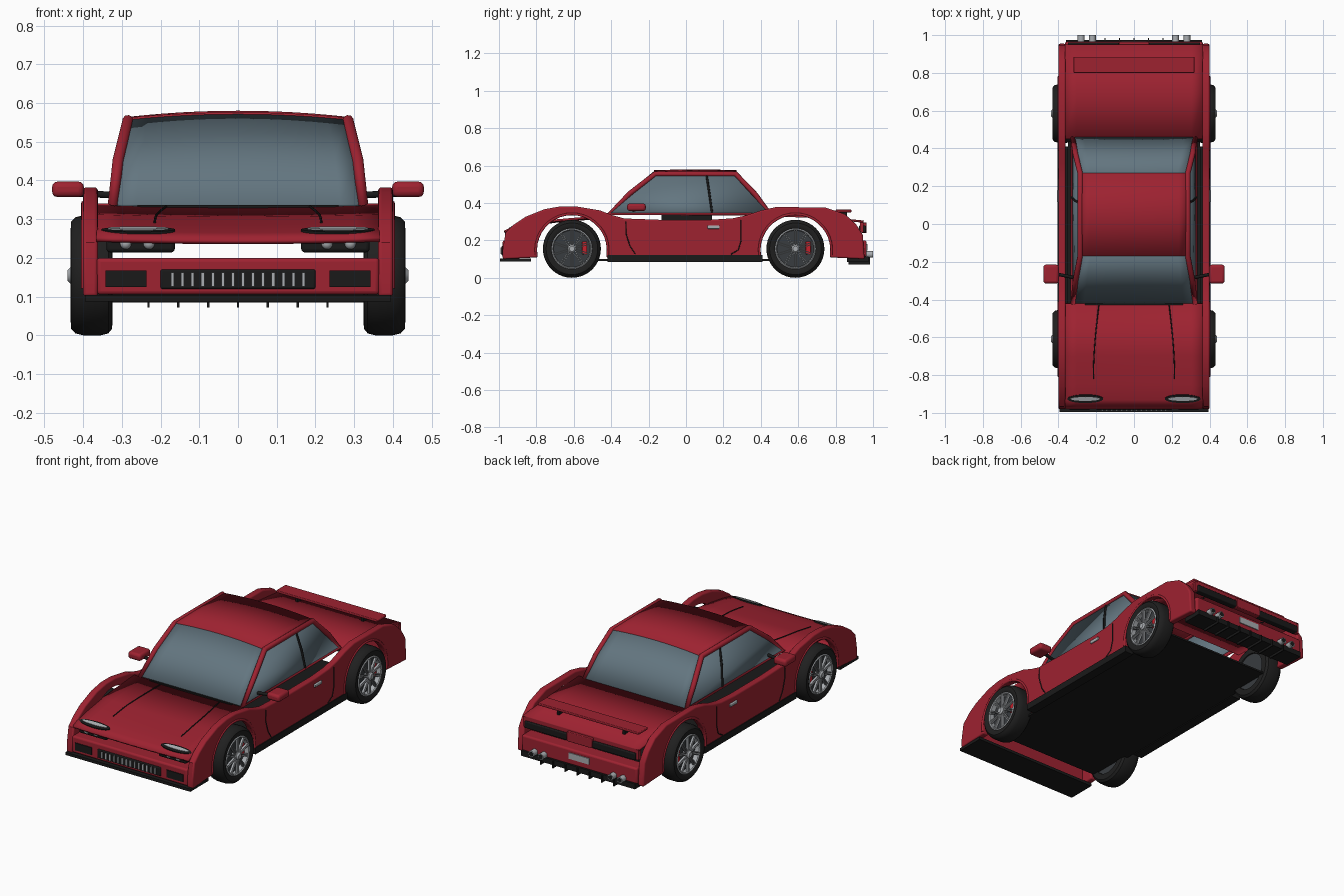
import bpy, bmesh, math
from mathutils import Matrix, Vector

cube = bpy.data.objects.get("Cube")
if cube:
    bpy.data.objects.remove(cube)


def material(name, r, g, b):
    m = bpy.data.materials.new(name)
    m.use_nodes = True
    m.diffuse_color = (r, g, b, 1)
    m.node_tree.nodes["Principled BSDF"].inputs["Base Color"].default_value = (r, g, b, 1)
    return m


RED = material("body red", 0.34, 0.016, 0.03)
GLASS = material("window glass", 0.125, 0.18, 0.215)
BLACK = material("trim black", 0.01, 0.01, 0.01)
RUBBER = material("tyre rubber", 0.014, 0.014, 0.014)
SILVER = material("silver", 0.4, 0.42, 0.44)
DARK = material("dark grey", 0.04, 0.045, 0.05)
CALIPER = material("caliper red", 0.55, 0.015, 0.025)


def finish(name, bm, mat, mirror=False, bevel=0, thick=0):
    bmesh.ops.recalc_face_normals(bm, faces=bm.faces)
    me = bpy.data.meshes.new(name)
    bm.to_mesh(me)
    bm.free()
    me.materials.append(mat)
    ob = bpy.data.objects.new(name, me)
    bpy.context.collection.objects.link(ob)
    if thick:
        mod = ob.modifiers.new("thickness", "SOLIDIFY")
        mod.thickness, mod.offset = thick, 0
    if bevel:
        mod = ob.modifiers.new("rounding", "BEVEL")
        mod.width, mod.segments = bevel, 3
        mod.limit_method, mod.angle_limit = "ANGLE", math.radians(50)
    if mirror:
        ob.modifiers.new("other_side", "MIRROR")
    return ob


def add_box(bm, x, y, z, turn=Matrix()):
    size = (x[1] - x[0], y[1] - y[0], z[1] - z[0])
    mid = Vector((x[0] + x[1], y[0] + y[1], z[0] + z[1])) / 2
    bmesh.ops.create_cube(bm, size=1, matrix=turn @ Matrix.Translation(mid) @ Matrix.Diagonal((*size, 1)))


def box(name, x, y, z, mat, mirror=False, bevel=0):
    bm = bmesh.new()
    add_box(bm, x, y, z)
    return finish(name, bm, mat, mirror, bevel)


def sheet(name, rows, mat, thick=0.012, cuts=12):
    """Panel across the car; each row is y, z, half width, crown height."""
    bm = bmesh.new()
    grid = []
    for y, z, w, crown in rows:
        ts = [2 * i / cuts - 1 for i in range(cuts + 1)]
        grid.append([bm.verts.new((w * t, y, z + crown * (1 - t * t))) for t in ts])
    for a, b in zip(grid, grid[1:]):
        for i in range(cuts):
            bm.faces.new((a[i], a[i + 1], b[i + 1], b[i]))
    return finish(name, bm, mat, thick=thick)


def tube(name, points, radius, mat, closed=False, mirror=True):
    cu = bpy.data.curves.new(name, "CURVE")
    cu.dimensions, cu.bevel_depth, cu.bevel_resolution = "3D", radius, 3
    cu.use_fill_caps = True
    sp = cu.splines.new("POLY")
    sp.points.add(len(points) - 1)
    for p, co in zip(sp.points, points):
        p.co = (*co, 1)
    sp.use_cyclic_u = closed
    cu.materials.append(mat)
    ob = bpy.data.objects.new(name, cu)
    bpy.context.collection.objects.link(ob)
    if mirror:
        ob.modifiers.new("other_side", "MIRROR")
    return ob


def lathe(name, profile, y, z, mat, steps=40):
    """Spin an (x, radius) profile about an axle at y, z."""
    bm = bmesh.new()
    verts = [bm.verts.new((x, y, z + r)) for x, r in profile]
    edges = [bm.edges.new(p) for p in zip(verts, verts[1:])]
    bmesh.ops.spin(bm, geom=verts + edges, cent=(0, y, z), axis=(1, 0, 0), angle=math.tau, steps=steps)
    bmesh.ops.remove_doubles(bm, verts=bm.verts, dist=0.0005)
    return finish(name, bm, mat, mirror=True)


def arc(yc, zc, r, start, end, n=20):
    angles = [math.radians(start + (end - start) * i / n) for i in range(n + 1)]
    return [(yc + r * math.cos(a), zc + r * math.sin(a)) for a in angles]


FRONT, REAR, AXLE = -0.61, 0.585, 0.155

# Side panels: fenders, arches and doors in one outline
top = [(-0.98, 0.15), (-0.965, 0.24), (-0.92, 0.285), (-0.86, 0.325), (-0.755, 0.367),
       (-0.67, 0.382), (-0.59, 0.382), (-0.46, 0.36), (-0.395, 0.335), (-0.33, 0.317),
       (-0.14, 0.31), (0.13, 0.31), (0.25, 0.318), (0.32, 0.333), (0.4, 0.36),
       (0.48, 0.378), (0.745, 0.376), (0.85, 0.34), (0.91, 0.285), (0.945, 0.23), (0.955, 0.1)]
outline = top + arc(REAR, 0.148, 0.187, -12, 192) + arc(FRONT, 0.148, 0.187, -12, 192) + [(-0.98, 0.1)]
bm = bmesh.new()
face = bm.faces.new([bm.verts.new((0.362, y, z)) for y, z in outline])
moved = bmesh.ops.extrude_face_region(bm, geom=[face])["geom"]
bmesh.ops.translate(bm, vec=(0.038, 0, 0), verts=[v for v in moved if isinstance(v, bmesh.types.BMVert)])
finish("side_panels", bm, RED, mirror=True, bevel=0.008)
for name, yc in (("front", FRONT), ("rear", REAR)):
    tube(name + "_arch_lips", [(0.398, y, z) for y, z in arc(yc, 0.148, 0.193, -8, 188)], 0.007, RED)
box("side_skirts", (0.35, 0.405), (-0.42, 0.41), (0.085, 0.122), BLACK, True)

# Hood, rear deck and floor
hood = [(-0.97, 0.247), (-0.93, 0.265), (-0.85, 0.283), (-0.7, 0.306), (-0.42, 0.33)]
sheet("hood", [(y, z, 0.365, -0.006) for y, z in hood], RED)
sheet("rear_deck", [(0.45, 0.335, 0.365, 0), (0.7, 0.325, 0.365, 0), (0.95, 0.3, 0.365, 0)], RED)
box("floor", (-0.35, 0.35), (-0.73, 0.7), (0.09, 0.1), BLACK)
box("cabin_base", (-0.26, 0.26), (-0.13, 0.14), (0.31, 0.342), BLACK)
box("cowl", (-0.26, 0.26), (-0.43, -0.4), (0.325, 0.337), BLACK)


def hood_height(y):
    for (a, za), (b, zb) in zip(hood, hood[1:]):
        if y <= b:
            return za + (zb - za) * (y - a) / (b - a)
    return hood[-1][1]


seam = [(0.185 + 0.03 * math.sin(i / 10 * math.pi / 2), -0.42 - 0.04 * i) for i in range(11)]
tube("hood_seams", [(x, y, hood_height(y) + 0.003) for x, y in seam], 0.003, BLACK)

# Cabin: roof, glass, pillars
sheet("roof", [(-0.17, 0.556, 0.285, 0.014), (0.05, 0.558, 0.285, 0.016), (0.27, 0.556, 0.285, 0.014)], RED)
sheet("windscreen", [(-0.418, 0.335, 0.318, 0), (-0.3, 0.448, 0.3, 0.01), (-0.165, 0.556, 0.278, 0.014)], GLASS, 0.008)
sheet("rear_window", [(0.265, 0.556, 0.278, 0.014), (0.37, 0.446, 0.3, 0.008), (0.46, 0.335, 0.318, 0)], GLASS, 0.008)
frame = [(0.322, -0.415, 0.34), (0.31, -0.3, 0.45), (0.284, -0.165, 0.555),
         (0.284, 0.265, 0.555), (0.31, 0.37, 0.445), (0.322, 0.455, 0.34)]
tube("window_frames", frame, 0.0145, RED, closed=True)
bm = bmesh.new()
bm.faces.new([bm.verts.new(p) for p in frame])
finish("side_windows", bm, GLASS, mirror=True, thick=0.008)
tube("window_dividers", [(0.327, 0.14, 0.345), (0.315, 0.125, 0.45), (0.289, 0.11, 0.55)], 0.006, BLACK)

# Door details
seam = [(-0.32, 0.3), (-0.322, 0.24), (-0.3, 0.17), (-0.27, 0.125)]
tube("door_front_seams", [(0.4, y, z) for y, z in seam], 0.003, BLACK)
seam = [(0.295, 0.31), (0.295, 0.2), (0.28, 0.15), (0.24, 0.125)]
tube("door_rear_seams", [(0.4, y, z) for y, z in seam], 0.003, BLACK)
box("door_handles", (0.395, 0.408), (0.115, 0.18), (0.262, 0.28), SILVER, True, 0.004)
box("mirrors", (0.398, 0.48), (-0.315, -0.215), (0.357, 0.397), RED, True, 0.014)
tube("mirror_arms", [(0.31, -0.285, 0.362), (0.41, -0.265, 0.366)], 0.009, BLACK)

# Front bumper, grille and intakes
box("front_bumper", (-0.365, 0.365), (-0.98, -0.86), (0.105, 0.2), RED, bevel=0.01)
box("front_splitter", (-0.395, 0.395), (-0.995, -0.83), (0.088, 0.104), BLACK)
box("grille", (-0.2, 0.2), (-0.986, -0.97), (0.12, 0.17), BLACK, bevel=0.005)
bm = bmesh.new()
for i in range(14):
    x = -0.169 + 0.026 * i
    add_box(bm, (x - 0.004, x + 0.004), (-0.991, -0.98), (0.126, 0.162))
finish("grille_bars", bm, SILVER)
box("front_intakes", (0.236, 0.342), (-0.985, -0.975), (0.125, 0.167), BLACK, True)

# Headlights: housing below the hood, slim lens above, round lamps
box("headlight_housings", (0.163, 0.34), (-0.955, -0.9), (0.214, 0.252), BLACK, True, 0.01)
for name, rx, ry, lift, mat in (("headlight_rims", 0.095, 0.023, 0.004, BLACK),
                                ("headlight_lenses", 0.078, 0.011, 0.008, SILVER)):
    bm = bmesh.new()
    place = Matrix.Translation((0.258, -0.925, 0.266 + lift)) @ Matrix.Rotation(0.3, 4, "X")
    bmesh.ops.create_cone(bm, cap_ends=True, segments=28, radius1=1, radius2=1, depth=0.008,
                          matrix=place @ Matrix.Diagonal((rx, ry, 1, 1)))
    finish(name, bm, mat, mirror=True)
bm = bmesh.new()
for x in (0.23, 0.29):
    bmesh.ops.create_uvsphere(bm, u_segments=16, v_segments=8, radius=0.015,
                              matrix=Matrix.Translation((x, -0.953, 0.237)))
finish("headlight_lamps", bm, SILVER, mirror=True)

# Tail: bumper, lights, plate, diffuser, exhausts, wing
box("rear_bumper", (-0.365, 0.365), (0.88, 0.965), (0.11, 0.2), RED, bevel=0.01)
box("tail_panel", (-0.365, 0.365), (0.93, 0.95), (0.243, 0.305), RED)
box("tail_centre", (-0.08, 0.08), (0.94, 0.966), (0.24, 0.295), RED, bevel=0.004)
box("tail_lights", (0.08, 0.35), (0.925, 0.962), (0.242, 0.28), BLACK, True, 0.005)
box("rear_plate", (-0.065, 0.065), (0.96, 0.97), (0.145, 0.18), SILVER)
box("diffuser", (-0.36, 0.36), (0.86, 0.975), (0.085, 0.115), BLACK)
bm = bmesh.new()
for i in range(-3, 4):
    add_box(bm, (i * 0.077 - 0.003, i * 0.077 + 0.003), (0.87, 0.985), (0.072, 0.112))
finish("diffuser_fins", bm, BLACK)
for name, x in (("inner", 0.22), ("outer", 0.28)):
    tube(name + "_exhausts", [(x, 0.9, 0.125), (x, 1.0, 0.125)], 0.018, SILVER)
    tube(name + "_exhaust_holes", [(x, 0.99, 0.125), (x, 1.001, 0.125)], 0.013, BLACK)
box("wing", (-0.32, 0.32), (0.8, 0.885), (0.35, 0.364), RED, bevel=0.004)
box("wing_posts", (0.2, 0.215), (0.825, 0.86), (0.305, 0.352), BLACK, True)

# Wheels
tyre = [(0.39, 0.104), (0.424, 0.107), (0.432, 0.12), (0.431, 0.138), (0.42, 0.15), (0.4, 0.155),
        (0.355, 0.155), (0.335, 0.15), (0.325, 0.138), (0.324, 0.105), (0.34, 0.1)]
for name, y in (("front", FRONT), ("rear", REAR)):
    lathe(name + "_tyres", tyre, y, AXLE, RUBBER)
    lathe(name + "_wheel_barrels", [(0.33, 0.0005), (0.33, 0.104), (0.398, 0.104), (0.398, 0.0005)], y, AXLE, DARK)
    lathe(name + "_rims", [(0.395, 0.098), (0.425, 0.098), (0.43, 0.103), (0.426, 0.109), (0.395, 0.109)], y, AXLE, SILVER)
    lathe(name + "_hubs", [(0.4, 0.022), (0.432, 0.022), (0.44, 0.014), (0.44, 0.0005)], y, AXLE, SILVER, 20)
    lathe(name + "_brake_discs", [(0.397, 0.075), (0.402, 0.075), (0.402, 0.0005)], y, AXLE, DARK)
    bm = bmesh.new()
    for i in range(10):
        turn = Matrix.Translation((0, y, AXLE)) @ Matrix.Rotation(math.tau * i / 10, 4, "X")
        for side in (-0.005, 0.005):
            add_box(bm, (0.415, 0.427), (side - 0.0025, side + 0.0025), (0.012, 0.1), turn)
    finish(name + "_spokes", bm, SILVER, mirror=True)
    box(name + "_calipers", (0.398, 0.412), (y + 0.055, y + 0.082), (0.125, 0.195), CALIPER, True, 0.004)

# Smooth shading with crisp edges
bpy.ops.object.select_all(action="DESELECT")
for ob in bpy.context.collection.objects:
    if ob.type == "MESH":
        ob.select_set(True)
        bpy.context.view_layer.objects.active = ob
bpy.ops.object.shade_smooth_by_angle(angle=math.radians(35))
